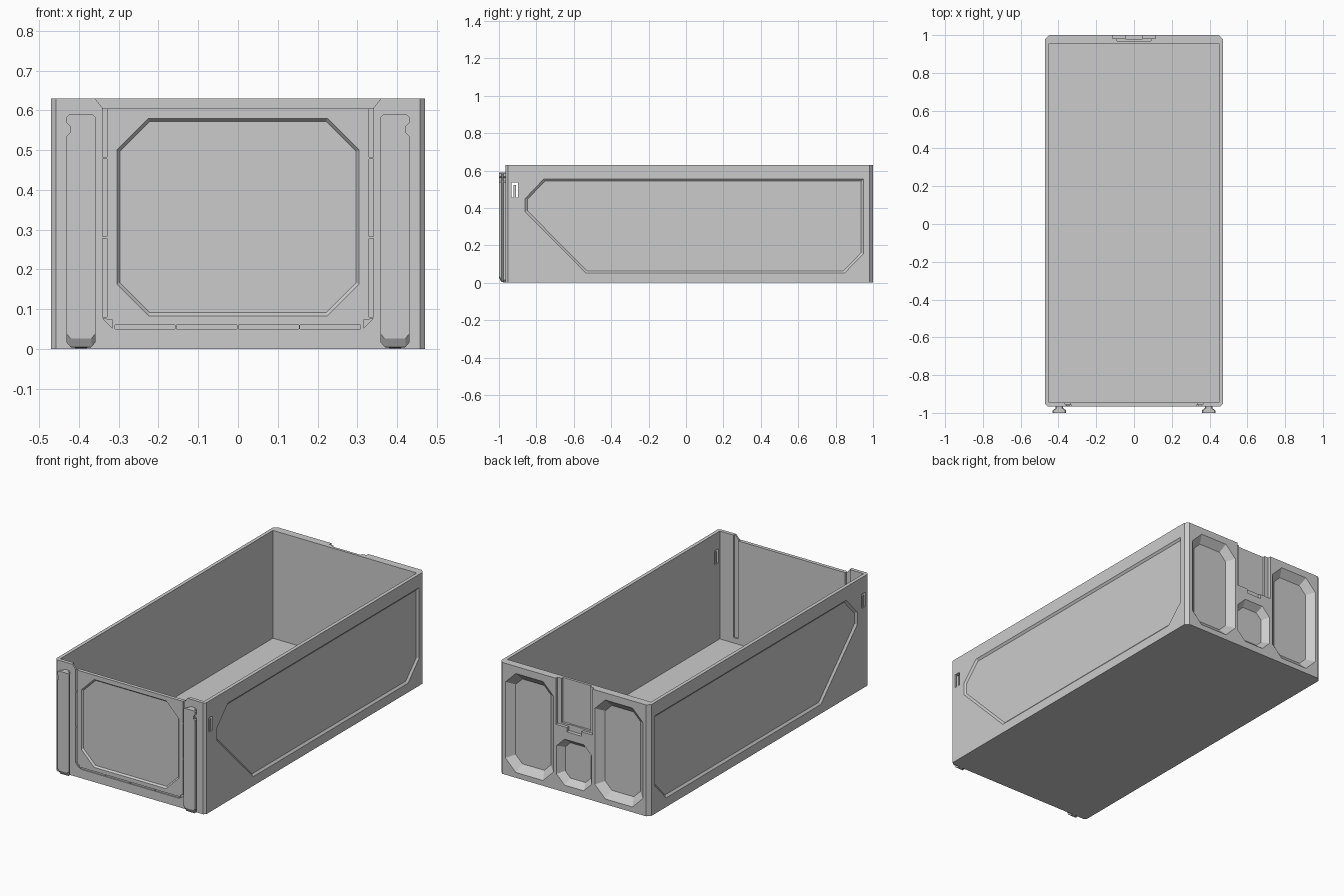
import bpy, bmesh
from mathutils import Vector
from mathutils.geometry import intersect_line_line

if "Cube" in bpy.data.objects:
    bpy.data.objects.remove(bpy.data.objects["Cube"])

FRONT, BACK, SIDE, H = -0.965, 1.0, 0.47, 0.63


def loft(name, loops):
    """Solid skinned through equal-length 3D loops, capped at both ends."""
    bm = bmesh.new()
    rings = [[bm.verts.new(p) for p in loop] for loop in loops]
    n = len(rings[0])
    for a, b in zip(rings, rings[1:]):
        for i in range(n):
            bm.faces.new((a[i], a[(i + 1) % n], b[(i + 1) % n], b[i]))
    bm.faces.new(rings[0])
    bm.faces.new(rings[-1])
    bmesh.ops.recalc_face_normals(bm, faces=bm.faces)
    me = bpy.data.meshes.new(name)
    bm.to_mesh(me)
    bm.free()
    ob = bpy.data.objects.new(name, me)
    bpy.context.collection.objects.link(ob)
    return ob


def box(name, x0, x1, y0, y1, z0, z1):
    ring = [(x0, y0), (x1, y0), (x1, y1), (x0, y1)]
    return loft(name, [[(x, y, z) for x, y in ring] for z in (z0, z1)])


def inset(pts, d):
    """Move every edge of a convex outline inwards by d."""
    c = sum((Vector(p) for p in pts), Vector((0, 0))) / len(pts)
    lines = []
    for i, p in enumerate(pts):
        a, b = Vector(p), Vector(pts[(i + 1) % len(pts)])
        nrm = Vector((a.y - b.y, b.x - a.x)).normalized()
        if nrm.dot(c - a) < 0:
            nrm = -nrm
        lines.append(((a + nrm * d).to_3d(), (b + nrm * d).to_3d()))
    out = []
    for i in range(len(pts)):
        hit = intersect_line_line(*lines[i - 1], *lines[i])[0]
        out.append((hit.x, hit.y))
    return out


def chamfered(x0, x1, z0, z1, c):
    return [(x0 + c, z0), (x1 - c, z0), (x1, z0 + c), (x1, z1 - c),
            (x1 - c, z1), (x0 + c, z1), (x0, z1 - c), (x0, z0 + c)]


def recess(pts, surface, inward, depth, slope, axis='y'):
    """Cutter for a sloped recess in a wall facing along x or y."""
    loops = []
    for off, ins in ((-0.02, 0), (0, 0), (depth, slope)):
        v = surface + inward * off
        ring = inset(pts, ins) if ins else pts
        loops.append([(u, v, z) if axis == 'y' else (v, u, z) for u, z in ring])
    return loft("cutter", loops)


# open tub body with chamfered vertical corners
f, b = 0.012, 0.02
plan = [(-SIDE + f, FRONT), (SIDE - f, FRONT), (SIDE, FRONT + f), (SIDE, BACK - b),
        (SIDE - b, BACK), (-SIDE + b, BACK), (-SIDE, BACK - b), (-SIDE, FRONT + f)]
body = loft("container_body", [[(x, y, z) for x, y in plan] for z in (0, H)])
cuts = [box("cutter", -0.45, 0.45, -0.945, 0.955, 0.02, 0.8)]

# front wall: lowered top edge and octagonal panel
notch = [(-0.34, 0.605), (0.34, 0.605), (0.36, H), (0.36, 0.7), (-0.36, 0.7), (-0.36, H)]
cuts.append(loft("cutter", [[(x, y, z) for x, z in notch] for y in (-1.02, -0.92)]))
cuts.append(recess(chamfered(-0.305, 0.305, 0.083, 0.58, 0.08), FRONT, 1, 0.01, 0.008))

# front wall: slot row along the bottom
for i in range(4):
    x = -0.31 + i * 0.1555
    cuts.append(box("cutter", x, x + 0.152, -1.02, FRONT + 0.006, 0.05, 0.06))

for s in (-1, 1):
    # front wall: label frame grooves, corner pieces and inner guide slots
    for z0, z1 in ((0.08, 0.278), (0.282, 0.478), (0.482, 0.62)):
        a, c = sorted((s * 0.33, s * 0.341))
        cuts.append(box("cutter", a, c, -1.02, FRONT + 0.006, z0, z1))
    tri = [(s * 0.34, 0.076), (s * 0.316, 0.072), (s * 0.316, 0.052)]
    cuts.append(recess(tri, FRONT, 1, 0.006, 0))
    a, c = sorted((s * 0.335, s * 0.365))
    cuts.append(box("cutter", a, c, -0.955, -0.93, 0.05, 0.7))

    # side walls: long recessed panel and latch window
    side = [(-0.86, 0.45), (-0.76, 0.555), (0.948, 0.555), (0.948, 0.155),
            (0.848, 0.052), (-0.535, 0.052), (-0.86, 0.38)]
    cuts.append(recess(side, s * SIDE, -s, 0.01, 0.012, 'x'))
    a, c = sorted((s * 0.43, s * 0.5))
    cuts.append(box("cutter", a, c, -0.932, -0.898, 0.455, 0.535))

    # back wall: tall pockets that take the rails of the next container
    a, c = sorted((s * 0.13, s * 0.43))
    cuts.append(recess(chamfered(a, c, 0.03, 0.59, 0.065), BACK, -1, 0.035, 0.04))

# back wall: small centre pocket and stepped latch channel
cuts.append(recess(chamfered(-0.11, 0.11, 0.04, 0.3, 0.05), BACK, -1, 0.035, 0.03))
cuts.append(box("cutter", -0.115, 0.115, 0.983, 1.05, 0.37, 0.7))
cuts.append(box("cutter", -0.09, 0.09, 0.97, 1.05, 0.38, 0.71))
cuts.append(box("cutter", -0.045, 0.045, 0.98, 1.06, 0.345, 0.39))

# carve the body
bpy.context.view_layer.objects.active = body
for cut in cuts:
    mod = body.modifiers.new("cut", 'BOOLEAN')
    mod.operation, mod.solver, mod.object = 'DIFFERENCE', 'EXACT', cut
    bpy.ops.object.modifier_apply(modifier=mod.name)
    bpy.data.objects.remove(cut, do_unlink=True)


def rail_loop(s, y, grow, z0):
    """Outline of a front rail with the small catch notch on its outer edge."""
    lo, hi = 0.375 - grow, 0.415 + grow
    pts = [(lo + 0.01, z0), (hi - 0.01, z0), (hi, z0 + 0.012), (hi, 0.535),
           (hi - 0.008, 0.543), (hi - 0.008, 0.56), (hi, 0.568), (hi, 0.583),
           (hi - 0.006, 0.589), (lo + 0.006, 0.589), (lo, 0.583), (lo, z0 + 0.012)]
    return [(s * x, y, z) for x, z in pts]


for s, label in ((-1, "left"), (1, "right")):
    # dovetail rails on the front, tapered at the foot
    loft(f"{label}_front_rail", [rail_loop(s, -1.0, 0.016, 0.026),
                                 rail_loop(s, -0.987, 0.016, 0.004),
                                 rail_loop(s, -0.975, 0.0, 0.002),
                                 rail_loop(s, -0.96, 0.0, 0.002)])
    # spring tab standing in the latch window
    a, c = sorted((s * 0.455, s * 0.468))
    box(f"{label}_latch_tab", a, c, -0.922, -0.908, 0.453, 0.522)
